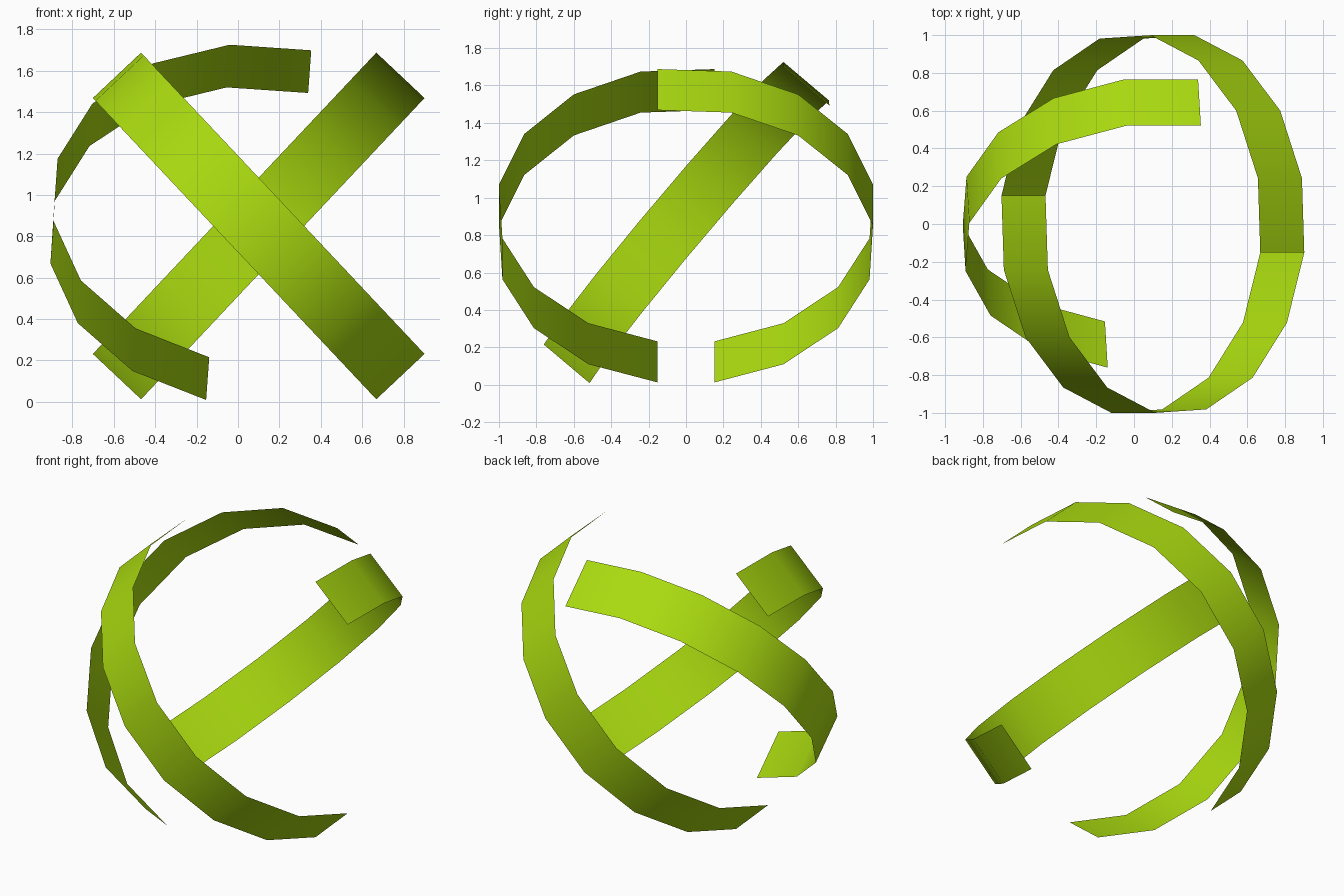
import bpy, bmesh, math
from mathutils import Vector

cube = bpy.data.objects.get("Cube")
if cube:
    bpy.data.objects.remove(cube, do_unlink=True)

RADIUS, WIDTH, SEGMENTS = 1.011, 0.32, 8

# Single lime green material
lime = bpy.data.materials.new("lime_green")
lime.use_nodes = True
COLOUR = (0.40, 0.70, 0.005, 1.0)
lime.diffuse_color = COLOUR
bsdf = lime.node_tree.nodes["Principled BSDF"]
bsdf.inputs["Base Color"].default_value = COLOUR
bsdf.inputs["Roughness"].default_value = 0.6


def half_ring(name, centre, top, side, start):
    """Flat half-circle ribbon: starts near 'top' and sweeps through 'side'."""
    centre, top = Vector(centre), Vector(top).normalized()
    side = Vector(side)
    side = (side - top * side.dot(top)).normalized()
    axis = top.cross(side)
    bm = bmesh.new()
    rows = []
    for i in range(SEGMENTS + 1):
        a = math.radians(start + 180 * i / SEGMENTS)
        p = centre + RADIUS * (math.cos(a) * top + math.sin(a) * side)
        rows.append([bm.verts.new(p + axis * s * WIDTH / 2) for s in (-1, 1)])
    # Faces wound so that their normals point away from the centre
    for (a0, a1), (b0, b1) in zip(rows, rows[1:]):
        bm.faces.new((a0, b0, b1, a1)).smooth = True
    mesh = bpy.data.meshes.new(name)
    bm.to_mesh(mesh)
    bm.free()
    mesh.materials.append(lime)
    obj = bpy.data.objects.new(name, mesh)
    bpy.context.collection.objects.link(obj)
    return obj


# Two crossing ribbons, one sweeping round the front, one round the back
half_ring("front_ribbon", (0.1, 0, 0.85), (-0.685, 0, 0.728), (0, -1, 0), -8.6)
half_ring("back_ribbon", (0.1, 0, 0.85), (0.685, 0, 0.728), (0, 1, 0), -8.6)

# Third ribbon sweeps round the right side, leaning backwards
half_ring("right_ribbon", (0.1, 0.003, 0.854), (0.004, 0.645, 0.764),
          (-1, -0.033, 0.033), -13.9)
